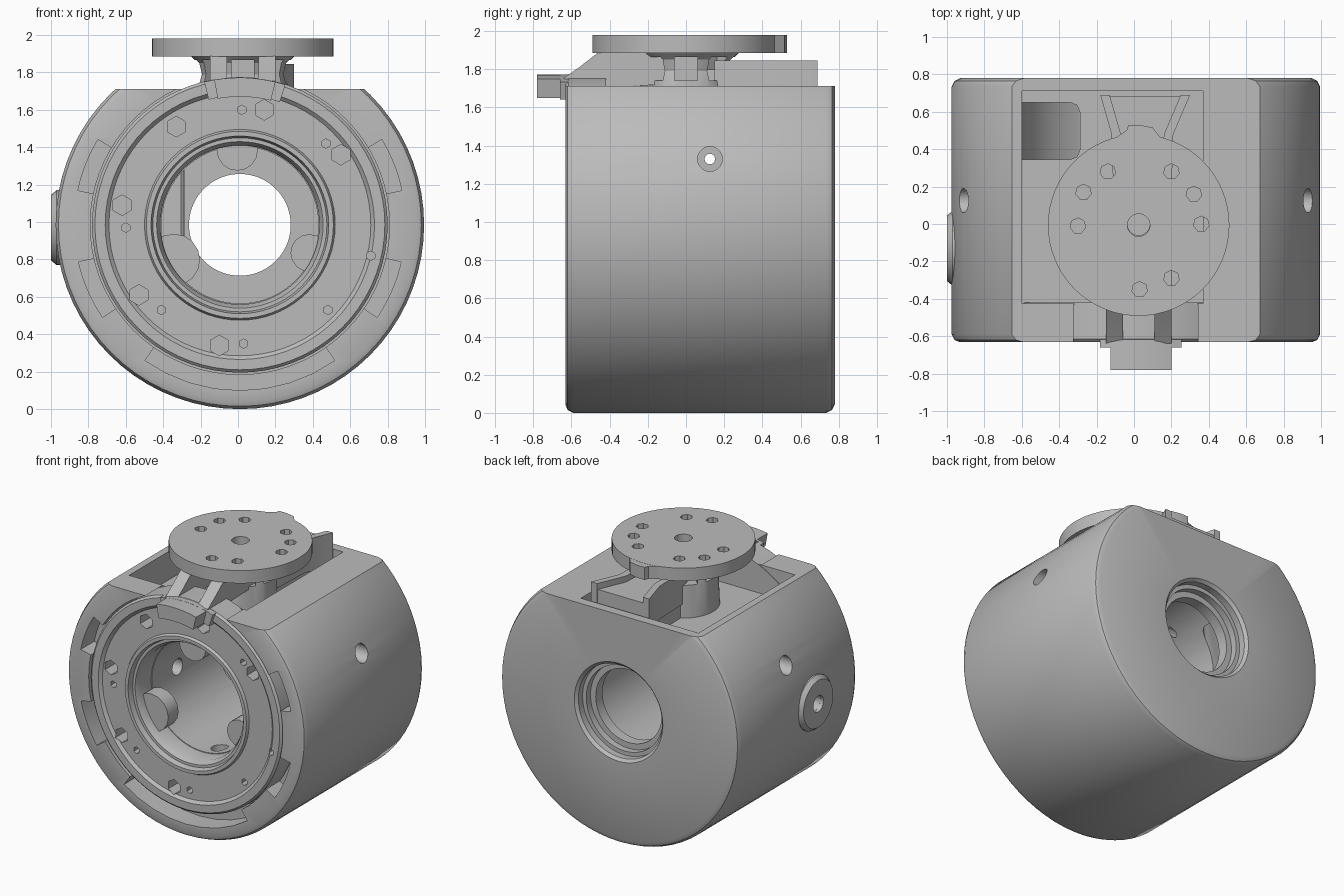
import bpy, bmesh, math
from mathutils import Matrix, Vector

if "Cube" in bpy.data.objects:
    bpy.data.objects.remove(bpy.data.objects["Cube"])

CX, CZ = 0.01, 0.985          # axis of the main drum
PX = 0.025                    # axis of the tool disc

grey = bpy.data.materials.new("plain grey")
grey.diffuse_color = (0.5, 0.5, 0.5, 1)
grey.use_nodes = True
grey.node_tree.nodes["Principled BSDF"].inputs["Base Color"].default_value = grey.diffuse_color


def finish(name, bm):
    bmesh.ops.recalc_face_normals(bm, faces=bm.faces)
    me = bpy.data.meshes.new(name)
    bm.to_mesh(me)
    bm.free()
    me.materials.append(grey)
    ob = bpy.data.objects.new(name, me)
    bpy.context.collection.objects.link(ob)
    return ob


def lathe(name, profile, axis, centre, n=64):
    """Closed (radius, height) loop spun round the x, y or z axis."""
    put = {'X': lambda c, s, h: (h, c, s), 'Y': lambda c, s, h: (c, h, s), 'Z': lambda c, s, h: (c, s, h)}[axis]
    bm = bmesh.new()
    rings = []
    for i in range(n):
        a = 2 * math.pi * i / n
        c, s = math.cos(a), math.sin(a)
        rings.append([bm.verts.new(Vector(centre) + Vector(put(r * c, r * s, h))) for r, h in profile])
    m = len(profile)
    for i in range(n):
        p, q = rings[i], rings[(i + 1) % n]
        for j in range(m):
            k = (j + 1) % m
            bm.faces.new((p[j], p[k], q[k], q[j]))
    return finish(name, bm)


def rod(name, centre, r, length, axis, n=20):
    bm = bmesh.new()
    rot = {'X': Matrix.Rotation(math.pi / 2, 4, 'Y'), 'Y': Matrix.Rotation(math.pi / 2, 4, 'X'), 'Z': Matrix()}[axis]
    bmesh.ops.create_cone(bm, cap_ends=True, segments=n, radius1=r, radius2=r,
                          depth=length, matrix=Matrix.Translation(centre) @ rot)
    return finish(name, bm)


def prism(name, pts, lo, hi, axis):
    """Polygon extruded along x (y,z points), y (x,z points) or z (x,y points)."""
    put = {'X': lambda p, h: (h, p[0], p[1]), 'Y': lambda p, h: (p[0], h, p[1]),
           'Z': lambda p, h: (p[0], p[1], h)}[axis]
    bm = bmesh.new()
    a = [bm.verts.new(put(p, lo)) for p in pts]
    b = [bm.verts.new(put(p, hi)) for p in pts]
    bm.faces.new(a)
    bm.faces.new(b)
    for i in range(len(pts)):
        j = (i + 1) % len(pts)
        bm.faces.new((a[i], a[j], b[j], b[i]))
    return finish(name, bm)


def box(name, x0, x1, y0, y1, z0, z1):
    return prism(name, [(x0, y0), (x1, y0), (x1, y1), (x0, y1)], z0, z1, 'Z')


def cut(ob, *cutters, op='DIFFERENCE'):
    for c in cutters:
        m = ob.modifiers.new("cut", 'BOOLEAN')
        m.operation, m.solver, m.object = op, 'EXACT', c
    dg = bpy.context.evaluated_depsgraph_get()
    dg.update()
    me = bpy.data.meshes.new_from_object(ob.evaluated_get(dg))
    ob.modifiers.clear()
    ob.data = me
    for c in cutters:
        bpy.data.objects.remove(c)


def polar(r, deg):
    a = math.radians(deg)
    return (CX + r * math.cos(a), CZ + r * math.sin(a))


def sector(name, a0, a1, r0, r1, y0, y1):
    angs = [a0 + (a1 - a0) * i / 8 for i in range(9)]
    pts = [polar(r1, a) for a in angs] + [polar(r0, a) for a in reversed(angs)]
    return prism(name, pts, y0, y1, 'Y')


# Housing: stepped bore, front seat for the ring, lipped rear hole
housing = lathe("housing", [(0.945, -0.63), (0.97, -0.62), (0.985, -0.59), (0.985, 0.735), (0.97, 0.765),
                            (0.94, 0.78), (0.365, 0.78), (0.345, 0.76), (0.345, 0.71), (0.315, 0.71), (0.315, 0.66),
                            (0.272, 0.66), (0.272, 0.58), (0.42, 0.58), (0.42, -0.43), (0.80, -0.43),
                            (0.80, -0.63)], 'Y', (CX, 0, CZ), 72)
# Flat top and top pocket
cutters = [box("flat", -1.2, 1.2, -1, 1, 1.712, 2.2),
           box("pocket", -0.60, 0.37, -0.425, 0.71, 1.50, 2.0)]
# Rounded window in the pocket floor, ending on a concave drum surface
win = [(-0.60, 0.345), (-0.34, 0.345), (-0.305, 0.36), (-0.29, 0.395), (-0.29, 0.60), (-0.305, 0.635),
       (-0.34, 0.65), (-0.60, 0.65)]
window = prism("window", win, 0.2, 1.6, 'Z')
floor = [(x, CZ - math.sqrt(0.64 ** 2 - (x - CX) ** 2)) for x in [-0.62 + 0.04 * i for i in range(10)]]
cut(window, prism("window_floor", floor + [(-0.26, 1.7), (-0.62, 1.7)], 0.2, 0.8, 'Y'), op='INTERSECT')
cutters.append(window)
# Locating slots round the front rim
for a0, a1 in ((12, 31), (149, 168), (193, 214), (326, 347), (235, 305)):
    cutters.append(sector("slot", a0, a1, 0.75, 0.885, -0.8, -0.47))
# Counterbored side holes, bore port and oil hole
cutters.append(rod("pin_hole", (0, 0.125, 1.33), 0.028, 3, 'X', 12))
for s in (-1, 1):
    cutters.append(rod("counterbore", (CX + s * 0.95, 0.125, 1.33), 0.065, 0.4, 'X'))
cutters.append(rod("port", (-0.8, -0.13, 0.97), 0.06, 1.0, 'X'))
cutters.append(rod("oil_hole", (0.08, -0.33, 0.55), 0.06, 0.3, 'Z'))
cut(housing, *cutters)

# Front ring with raised rims, sitting proud of the flat top
ring = lathe("front_ring", [(0.425, -0.42), (0.79, -0.42), (0.79, -0.615), (0.775, -0.63), (0.72, -0.63),
                            (0.70, -0.61), (0.51, -0.61), (0.50, -0.63), (0.475, -0.63), (0.465, -0.59),
                            (0.445, -0.59), (0.425, -0.55)], 'Y', (CX, 0, CZ), 72)
holes = []
for x, z in ((0.14, 1.60), (-0.33, 1.51), (-0.62, 1.09), (-0.53, 0.61), (-0.10, 0.34), (0.55, 1.36)):
    holes.append(rod("ring_pocket", (x, -0.6, z), 0.055, 0.24, 'Y', 6))
for x, z in ((0.02, 1.60), (0.47, 1.42), (0.48, 0.53), (0.03, 0.35), (-0.41, 0.53), (-0.60, 0.97), (0.71, 0.82)):
    holes.append(rod("ring_hole", (x, -0.6, z), 0.025, 0.2, 'Y', 6))
cut(ring, *holes)

# Three rounded keys inside the bore
for ang, r in ((92, 0.11), (208, 0.14), (338, 0.10)):
    x, z = polar(0.40, ang)
    rod("bore_key", (x, -0.47, z), r, 0.12, 'Y', 16)

# Round side boss with a bolt hole
lathe("side_boss", [(0.06, -0.85), (0.20, -0.85), (0.20, -0.97), (0.175, -1.0), (0.06, -1.0)],
      'X', (0, -0.13, 0.97), 32)

# Tool disc with its key tab and bolt holes
disc = lathe("tool_disc", [(0.06, 1.885), (0.485, 1.885), (0.485, 1.98), (0.06, 1.98)], 'Z', (PX, -0.006, 0), 64)
cut(disc, *[rod("bolt_hole", (x, y, 1.93), 0.042, 0.3, 'Z', 7) for x, y in
            ((-0.30, -0.01), (-0.14, 0.28), (0.20, 0.28), (0.32, 0.16), (0.36, 0.0),
             (0.20, -0.29), (0.03, -0.35), (-0.27, 0.17))])
prism("disc_tab", [(-0.13, 0.44), (0.16, 0.44), (0.10, 0.515), (0.03, 0.53), (-0.03, 0.53), (-0.04, 0.50)],
      1.886, 1.979, 'Z')

# Hollow neck under the disc with recessed windows between its ribs
neck = lathe("neck", [(0.06, 1.49), (0.25, 1.49), (0.24, 1.74), (0.225, 1.79), (0.24, 1.85), (0.28, 1.89),
                      (0.06, 1.89)], 'Z', (PX, 0, 0), 48)
recesses = []
for k in range(8):
    r = box("recess", 0.17, 0.4, -0.06, 0.06, 1.74, 1.865)
    r.data.transform(Matrix.Translation((PX, 0, 0)) @ Matrix.Rotation(math.radians(45 * k), 4, 'Z'))
    recesses.append(r)
cut(neck, *recesses)

# Curved front nose tab, its shoulder on the ring and two gussets
sector("nose_tab", 76, 100, 0.685, 0.787, -0.78, -0.60)
sector("nose_shoulder", 72, 104, 0.69, 0.788, -0.66, -0.42)
for x0, x1 in ((-0.15, -0.06), (0.11, 0.20)):
    prism("nose_gusset", [(-0.64, 1.70), (-0.64, 1.755), (-0.56, 1.81), (-0.46, 1.888), (-0.1, 1.888),
                          (-0.1, 1.72)], x0, x1, 'X')

# Rear bracket filling the space between two flaring fins
prism("rear_bracket", [(-0.10, 0.1), (0.18, 0.1), (0.20, 0.48), (0.29, 0.685), (-0.17, 0.685), (-0.11, 0.48)],
      1.49, 1.80, 'Z')
prism("left_fin", [(-0.11, 0.15), (-0.06, 0.15), (-0.07, 0.48), (-0.13, 0.69), (-0.18, 0.69), (-0.12, 0.48)],
      1.6, 1.845, 'Z')
prism("right_fin", [(0.14, 0.15), (0.20, 0.15), (0.21, 0.48), (0.30, 0.69), (0.25, 0.69), (0.16, 0.48)],
      1.6, 1.845, 'Z')

# Crisp edges, smooth curves
bpy.ops.object.select_all(action='SELECT')
bpy.context.view_layer.objects.active = housing
bpy.ops.object.shade_smooth_by_angle(angle=math.radians(30))
